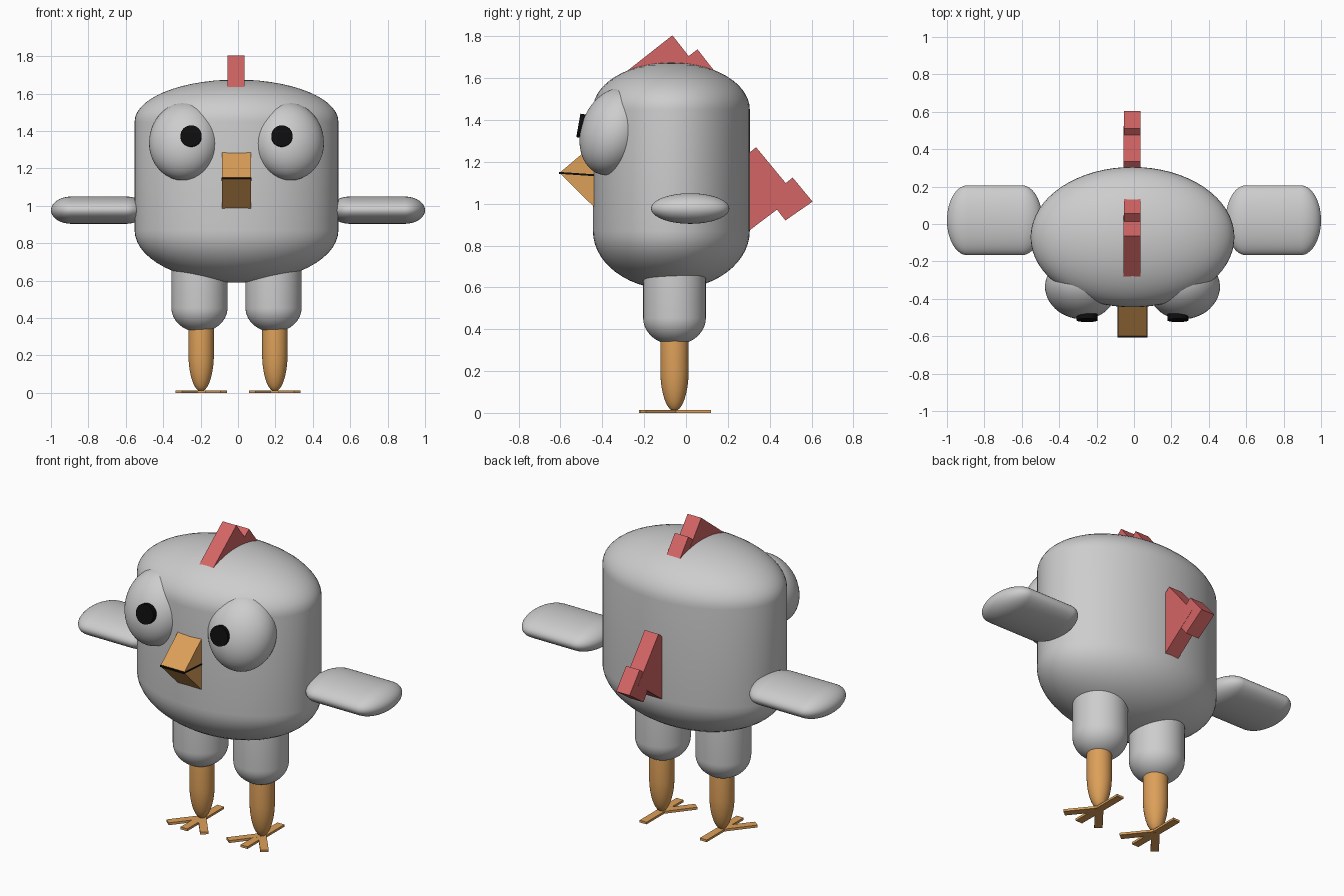
import bpy, bmesh, math
from mathutils import Matrix, Vector

if "Cube" in bpy.data.objects:
    bpy.data.objects.remove(bpy.data.objects["Cube"])


def material(name, rgb):
    m = bpy.data.materials.new(name)
    m.diffuse_color = (*rgb, 1)
    m.use_nodes = True
    m.node_tree.nodes["Principled BSDF"].inputs["Base Color"].default_value = m.diffuse_color
    return m


GREY = material("feather_grey", (0.61, 0.61, 0.61))
ORANGE = material("beak_orange", (0.72, 0.35, 0.10))
RED = material("comb_red", (0.66, 0.13, 0.13))
BLACK = material("black", (0.004, 0.004, 0.004))


def finish(bm, name, mat, smooth=True, matrix=Matrix()):
    bmesh.ops.recalc_face_normals(bm, faces=bm.faces)
    me = bpy.data.meshes.new(name)
    bm.to_mesh(me)
    bm.free()
    me.transform(matrix)
    me.materials.append(mat)
    ob = bpy.data.objects.new(name, me)
    bpy.context.collection.objects.link(ob)
    if smooth:
        bpy.context.view_layer.objects.active = ob
        ob.select_set(True)
        bpy.ops.object.shade_smooth_by_angle(angle=math.radians(40))
        ob.select_set(False)
    return ob


def rounded_column(name, mat, rx, ry, z0, z1, low, high, matrix, sides=64, steps=14):
    """Elliptical column whose ends are domes of height low and high."""
    prof = []
    for i in range(1, steps + 1):
        a = math.pi / 2 * i / steps
        prof.append((math.sin(a), z0 + low * (1 - math.cos(a))))
    for i in range(steps, 0, -1):
        a = math.pi / 2 * i / steps
        prof.append((math.sin(a), z1 - high * (1 - math.cos(a))))
    bm = bmesh.new()
    rings = []
    for r, z in prof:
        rings.append([bm.verts.new((rx * r * math.cos(t), ry * r * math.sin(t), z))
                      for t in (2 * math.pi * k / sides for k in range(sides))])
    for a, b in zip(rings, rings[1:]):
        for k in range(sides):
            n = (k + 1) % sides
            bm.faces.new((a[k], a[n], b[n], b[k]))
    for ring, z in ((rings[0], z0), (rings[-1], z1)):
        tip = bm.verts.new((0, 0, z))
        for k in range(sides):
            bm.faces.new((ring[k], ring[(k + 1) % sides], tip))
    return finish(bm, name, mat, True, matrix)


def slab(name, mat, points, x0, x1):
    """Extrude a (y, z) outline from x0 to x1."""
    bm = bmesh.new()
    face = bm.faces.new([bm.verts.new((x0, y, z)) for y, z in points])
    ext = bmesh.ops.extrude_face_region(bm, geom=[face])
    bmesh.ops.translate(bm, vec=(x1 - x0, 0, 0),
                        verts=[v for v in ext["geom"] if isinstance(v, bmesh.types.BMVert)])
    return finish(bm, name, mat, False)


T = Matrix.Translation
CX = -0.008  # body axis

# Body
rounded_column("body", GREY, 0.545, 0.375, 0.59, 1.675, 0.28, 0.225, T((CX, -0.07, 0)))

for s, side in ((-1, "left"), (1, "right")):
    # Wing
    rounded_column(side + "_wing", GREY, 0.073, 0.187, 0.49, 1.0, 0.11, 0.11,
                   T((0, 0.02, 0.977)) @ Matrix.Rotation(s * math.pi / 2, 4, 'Y'))
    # Leg
    rounded_column(side + "_thigh", GREY, 0.15, 0.15, 0.325, 0.82, 0.13, 0.1,
                   T((CX + s * 0.198, -0.055, 0)))
    rounded_column(side + "_shin", ORANGE, 0.068, 0.068, 0.008, 0.45, 0.2, 0.02,
                   T((s * 0.197, -0.055, 0)), sides=32)
    # Foot: three front toes and one back toe
    bm = bmesh.new()
    for i, (tx, ty) in enumerate(((-0.12, -0.15), (0, -0.17), (0.12, -0.15), (0, 0.175))):
        d = Vector((tx, ty, 0))
        rot = Matrix.Rotation(math.atan2(ty, tx), 4, 'Z')
        bmesh.ops.create_cube(bm, size=1, matrix=rot @ T((d.length / 2, 0, 0.007))
                              @ Matrix.Diagonal((d.length, 0.045, 0.014 - i * 0.0004, 1)))
    finish(bm, side + "_foot", ORANGE, False, T((s * 0.197, -0.055, 0)))
    # Eye, leaning back and turned outward
    turn = Matrix.Rotation(s * math.radians(12), 4, 'Z') @ Matrix.Rotation(math.radians(-20), 4, 'X')
    bm = bmesh.new()
    bmesh.ops.create_uvsphere(bm, u_segments=48, v_segments=24, radius=1)
    finish(bm, side + "_eye", GREY, True, T((CX + s * 0.279, -0.345, 1.345)) @ turn
           @ Matrix.Diagonal((0.19, 0.155, 0.215, 1)))
    # Pupil
    bm = bmesh.new()
    bmesh.ops.create_cone(bm, cap_ends=True, segments=32, radius1=0.057, radius2=0.057, depth=0.05)
    finish(bm, side + "_pupil", BLACK, True, T((CX + s * 0.243, -0.49, 1.37))
           @ Matrix.Rotation(math.radians(80), 4, 'X'))

# Beak with a thin mouth line
slab("beak", ORANGE, [(-0.605, 1.147), (-0.43, 1.295), (-0.38, 1.295), (-0.38, 0.975), (-0.43, 0.975)],
     -0.085, 0.07)
slab("mouth_line", BLACK, [(-0.607, 1.152), (-0.40, 1.138), (-0.40, 1.129), (-0.607, 1.143)],
     -0.087, 0.072)

# Comb and tail: tilted blocks sunk into the body
blocks = {
    "comb_front": ([(-0.30, 1.62), (-0.065, 1.805), (0.08, 1.62), (-0.1, 1.5)], 0),
    "comb_back": ([(-0.02, 1.68), (0.055, 1.738), (0.147, 1.62), (0.05, 1.55)], 0.001),
    "tail_upper": ([(0.335, 1.27), (0.525, 1.04), (0.30, 0.87), (0.20, 0.95), (0.20, 1.16)], 0),
    "tail_tip": ([(0.51, 1.125), (0.605, 1.01), (0.475, 0.92), (0.39, 1.03)], 0.001),
}
for name, (points, inset) in blocks.items():
    slab(name, RED, points, -0.055 + inset, 0.035 - inset)
